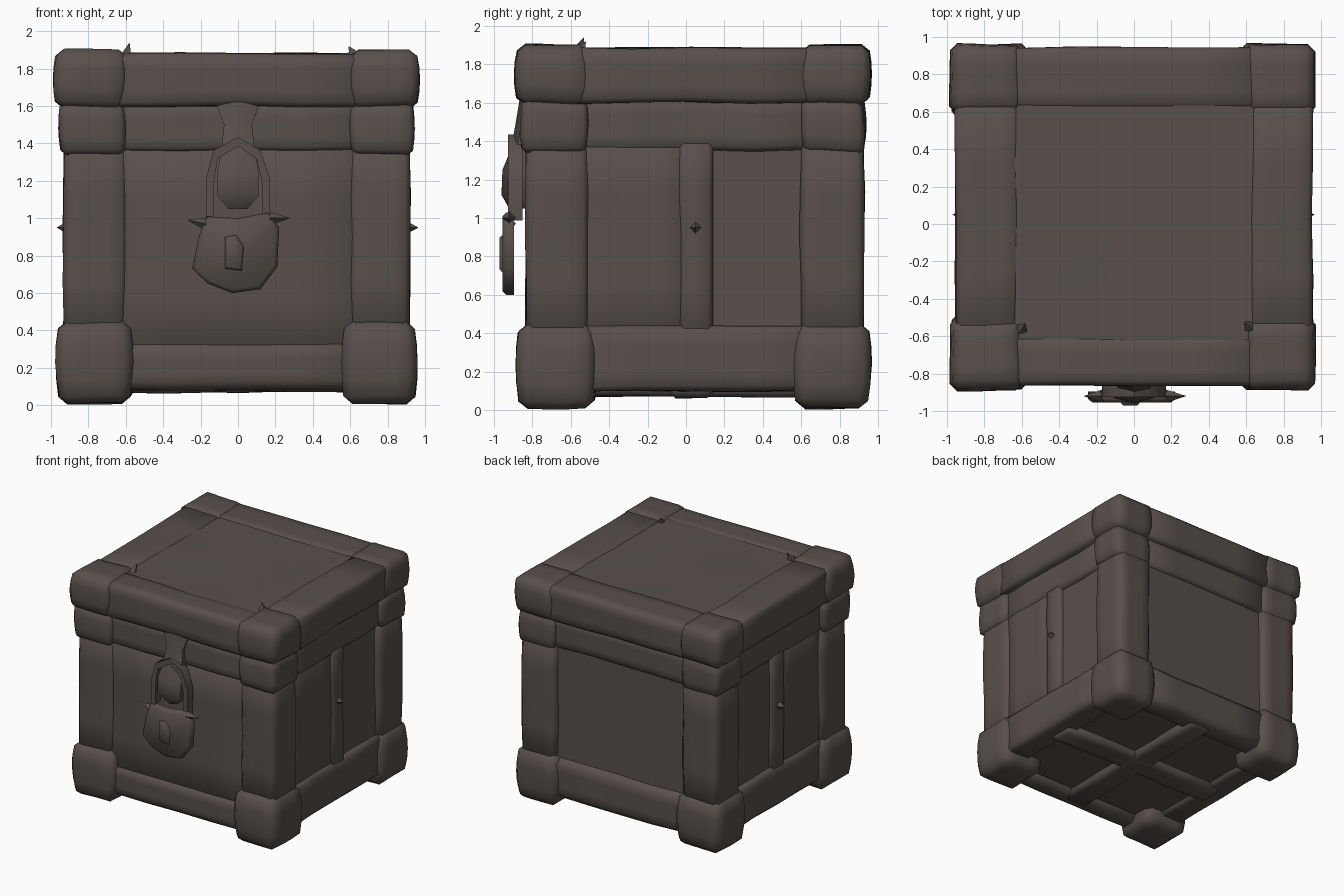
import bpy, bmesh, math
from mathutils import Vector, noise

if "Cube" in bpy.data.objects:
    bpy.data.objects.remove(bpy.data.objects["Cube"])

mat = bpy.data.materials.new("dark weathered wood")
mat.diffuse_color = (0.098, 0.080, 0.071, 1)
mat.use_nodes = True
mat.node_tree.nodes["Principled BSDF"].inputs["Base Color"].default_value = mat.diffuse_color


def finish(name, bm, angle=48):
    bmesh.ops.recalc_face_normals(bm, faces=bm.faces)
    me = bpy.data.meshes.new(name)
    bm.to_mesh(me)
    bm.free()
    me.materials.append(mat)
    ob = bpy.data.objects.new(name, me)
    bpy.context.collection.objects.link(ob)
    bpy.ops.object.select_all(action='DESELECT')
    ob.select_set(True)
    bpy.context.view_layer.objects.active = ob
    bpy.ops.object.shade_smooth_by_angle(angle=math.radians(angle))
    return ob


def block(name, lo, hi, bulge=0.0, bevel=0.025, dent=0.012, cuts=3):
    """Worn block: bevelled, subdivided box, bulged at mid height and dented."""
    lo, hi = Vector(lo), Vector(hi)
    mid, half = (lo + hi) / 2, (hi - lo) / 2
    bm = bmesh.new()
    bmesh.ops.create_cube(bm, size=2)
    for v in bm.verts:
        v.co = Vector(v.co[i] * half[i] for i in range(3)) + mid
    if bevel:
        bmesh.ops.bevel(bm, geom=bm.edges[:], offset=bevel, segments=1,
                        affect='EDGES')
    long_edges = [e for e in bm.edges if e.calc_length() > 0.15]
    bmesh.ops.subdivide_edges(bm, edges=long_edges, cuts=cuts,
                              use_grid_fill=True)
    for v in bm.verts:
        t = (v.co.z - mid.z) / half.z
        k = bulge * (1 - t * t)
        for i in (0, 1):
            v.co[i] += k * (v.co[i] - mid[i]) / half[i]
        v.co += noise.noise_vector(v.co * 3.1) * dent
    return finish(name, bm)


def extrude_front(name, pts, y0, y1, bevel=0.012):
    """Front-facing outline (x, z) given thickness along y."""
    bm = bmesh.new()
    f = bm.faces.new([bm.verts.new((x, y1, z)) for x, z in pts])
    r = bmesh.ops.extrude_face_region(bm, geom=[f])
    vs = [g for g in r['geom'] if isinstance(g, bmesh.types.BMVert)]
    bmesh.ops.translate(bm, verts=vs, vec=(0, y0 - y1, 0))
    front = [e for e in bm.edges if all(v in vs for v in e.verts)]
    bmesh.ops.bevel(bm, geom=front, offset=bevel, segments=1, affect='EDGES')
    return finish(name, bm)


def spike(name, base, tip, r=0.035):
    """Splinter sticking out of the surface."""
    base, tip = Vector(base), Vector(tip)
    d = tip - base
    bm = bmesh.new()
    bmesh.ops.create_cone(bm, segments=4, radius1=r, radius2=0, depth=d.length,
                          cap_ends=True)
    q = d.to_track_quat('Z', 'Y')
    for v in bm.verts:
        v.co = q @ v.co + (base + tip) / 2
    return finish(name, bm, 20)


# Chest core and lid slab
block("chest_body", (-0.88, -0.80, 0.13), (0.87, 0.87, 1.62), cuts=6)
block("lid", (-0.95, -0.85, 1.60), (0.93, 0.93, 1.875), cuts=6)

# Corners: feet, posts, lid brackets, lid caps
for sx, side in ((-1, "left"), (1, "right")):
    for sy, end in ((-1, "front"), (1, "back")):
        tag = side + "_" + end

        def corner(name, out, inner, fy, by, z0, z1, bulge, bev):
            xo = out if sx < 0 else out - 0.015
            xs = sorted((sx * xo, sx * inner))
            ys = (-fy, -inner + 0.09) if sy < 0 else (inner, by)
            block(name + "_" + tag, (xs[0], ys[0], z0), (xs[1], ys[1], z1),
                  bulge, bev)

        corner("foot", 0.95, 0.58, 0.86, 0.94, 0.01, 0.45, 0.025, 0.04)
        corner("post", 0.93, 0.60, 0.83, 0.92, 0.40, 1.40, 0.005, 0.03)
        corner("bracket", 0.945, 0.61, 0.85, 0.92, 1.34, 1.62, 0.012, 0.025)
        corner("lid_cap", 0.965, 0.61, 0.87, 0.945, 1.59, 1.90, 0.02, 0.035)

# Lid rim strips, running between the caps
for s, side in ((-1, "left"), (1, "right")):
    xs = sorted((s * 0.955, s * 0.62))
    block("lid_strip_" + side, (xs[0], -0.6, 1.60), (xs[1], 0.65, 1.885))
block("lid_strip_front", (-0.65, -0.865, 1.60), (0.65, -0.6, 1.88))
block("lid_strip_back", (-0.65, 0.62, 1.60), (0.65, 0.945, 1.885))

# Rails under the lid and along the base
for s, side in ((-1, "left"), (1, "right")):
    for z0, z1, part, w in ((1.35, 1.62, "upper", 0.90), (0.10, 0.44, "lower", 0.92)):
        xs = sorted((s * w, s * 0.7))
        block(part + "_rail_" + side, (xs[0], -0.6, z0), (xs[1], 0.7, z1))
    # upright slat and the raised front half of the side panel
    xs = sorted((s * 0.91, s * 0.8))
    block("side_slat_" + side, (xs[0], -0.04, 0.38), (xs[1], 0.14, 1.40))
    xs = sorted((s * 0.893, s * 0.8))
    block("side_panel_" + side, (xs[0], -0.55, 0.38), (xs[1], 0.0, 1.40))
block("upper_rail_front", (-0.65, -0.825, 1.36), (0.65, -0.7, 1.62))
block("lower_rail_front", (-0.65, -0.84, 0.08), (0.65, -0.65, 0.34), bevel=0.04)
block("upper_rail_back", (-0.65, 0.7, 1.36), (0.65, 0.90, 1.62))
block("lower_rail_back", (-0.65, 0.7, 0.09), (0.65, 0.92, 0.42), bevel=0.04)
block("front_panel", (-0.65, -0.815, 0.30), (0.65, -0.7, 1.38))

# Cross ribs under the base
block("base_rib_long", (-0.8, -0.08, 0.07), (0.8, 0.14, 0.2))
block("base_rib_cross", (-0.11, -0.75, 0.07), (0.11, 0.85, 0.2))

# Padlock: plate, keyhole guard, shackle
extrude_front("padlock", [(-0.17, 1.01), (-0.21, 0.90), (-0.245, 0.73), (-0.16, 0.65),
              (-0.03, 0.60), (0.12, 0.62), (0.21, 0.74), (0.22, 0.95),
              (0.16, 1.03), (0.0, 1.0)], -0.955, -0.895, 0.02)
extrude_front("keyhole_guard", [(-0.07, 0.73), (0.02, 0.72), (0.03, 0.85),
              (-0.01, 0.91), (-0.07, 0.90)], -0.97, -0.94)

path = [(-0.15, 1.0), (-0.15, 1.2), (-0.12, 1.34), (0, 1.41), (0.11, 1.34),
        (0.15, 1.2), (0.15, 1.0)]
bm = bmesh.new()
rings = []
for x, z in path:
    c = Vector((x, -0.89, z))
    out = (c - Vector((0, -0.89, 1.1))).normalized()
    rings.append([bm.verts.new(c + out * a + Vector((0, b, 0))) for a, b in
                  ((-0.025, -0.035), (0.025, -0.035), (0.025, 0.04), (-0.025, 0.04))])
for a, b in zip(rings, rings[1:]):
    for i in range(4):
        j = (i + 1) % 4
        bm.faces.new((a[i], a[j], b[j], b[i]))
bm.faces.new(rings[0])
bm.faces.new(rings[-1])
finish("shackle", bm)

# Hasp: tapering strap from the lid, swelling into a knob behind the shackle
bm = bmesh.new()
rings = []
for z, w, y in ((1.62, 0.12, -0.865), (1.50, 0.075, -0.885), (1.36, 0.09, -0.91),
                (1.25, 0.11, -0.955), (1.12, 0.11, -0.96), (1.05, 0.05, -0.92)):
    rings.append([bm.verts.new(p) for p in
                  ((-w, -0.80, z), (-w, y + 0.03, z), (0.0, y, z),
                   (w, y + 0.03, z), (w, -0.80, z))])
for a, b in zip(rings, rings[1:]):
    for i in range(5):
        j = (i + 1) % 5
        bm.faces.new((a[i], a[j], b[j], b[i]))
bm.faces.new(rings[0])
bm.faces.new(rings[-1])
finish("hasp", bm)

# Splinters and burrs
for i, (b, t) in enumerate((
        ((-0.60, -0.56, 1.87), (-0.58, -0.53, 1.94)),
        ((0.62, -0.55, 1.87), (0.59, -0.52, 1.92)),
        ((0.17, -0.92, 1.0), (0.28, -0.92, 1.0)),
        ((-0.17, -0.92, 0.97), (-0.27, -0.92, 0.99)),
        ((-0.91, 0.05, 0.95), (-0.97, 0.05, 0.95)),
        ((0.90, 0.05, 0.95), (0.965, 0.05, 0.95)))):
    spike("splinter_%d" % (i + 1), b, t)
